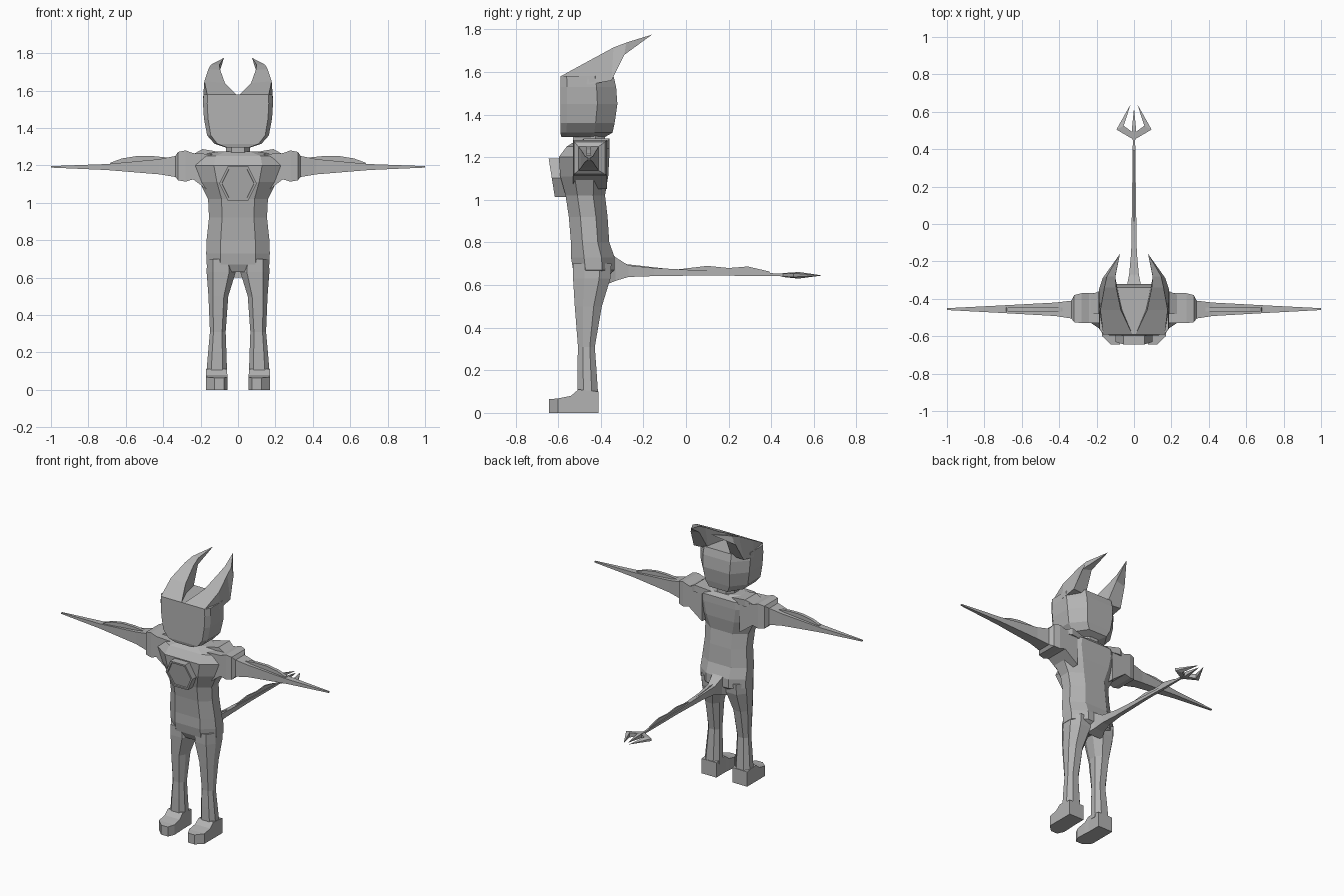
import bpy, bmesh

skin = bpy.data.materials.new("grey")
skin.diffuse_color = (0.45, 0.45, 0.45, 1)


def loft(name, rings, mirror=False):
    """Skin a list of equal-sized point rings; a one-point ring is a tip."""
    bm = bmesh.new()
    vr = [[bm.verts.new(p) for p in r] for r in rings]
    for a, b in zip(vr, vr[1:]):
        n = max(len(a), len(b))
        for i in range(n):
            j = (i + 1) % n
            if len(b) == 1:
                bm.faces.new((a[i], a[j], b[0]))
            else:
                bm.faces.new((a[i], a[j], b[j], b[i]))
    for r in (vr[0], vr[-1]):
        if len(r) > 2:
            bm.faces.new(r)
    bmesh.ops.recalc_face_normals(bm, faces=bm.faces)
    me = bpy.data.meshes.new(name)
    bm.to_mesh(me)
    bm.free()
    me.materials.append(skin)
    ob = bpy.data.objects.new(name, me)
    bpy.context.collection.objects.link(ob)
    if mirror:
        m = ob.modifiers.new("mirror", 'MIRROR')
        m.use_mirror_merge = False
    return ob


def oct_z(z, x0, x1, y0, y1, ff=0.55, fb=0.5, sf=0.3, sb=0.3):
    """Horizontal eight-sided ring with chamfered corners."""
    c, h, d = (x0 + x1) / 2, (x1 - x0) / 2, y1 - y0
    return [(c - h * ff, y0, z), (c + h * ff, y0, z), (x1, y0 + d * sf, z), (x1, y1 - d * sb, z),
            (c + h * fb, y1, z), (c - h * fb, y1, z), (x0, y1 - d * sb, z), (x0, y0 + d * sf, z)]


def rect_x(x, y0, y1, z0, z1):
    return [(x, y0, z0), (x, y1, z0), (x, y1, z1), (x, y0, z1)]


def rect_y(y, x0, x1, z0, z1):
    return [(x0, y, z0), (x1, y, z0), (x1, y, z1), (x0, y, z1)]


# Torso, hips to collar
loft("torso", [oct_z(z, -w, w, a, b) for z, w, a, b in [
    (0.63, 0.08, -0.51, -0.38), (0.67, 0.168, -0.53, -0.335), (0.73, 0.17, -0.54, -0.335),
    (0.80, 0.168, -0.54, -0.36), (0.92, 0.155, -0.55, -0.368), (1.02, 0.16, -0.565, -0.38),
    (1.11, 0.205, -0.59, -0.365), (1.20, 0.235, -0.597, -0.36), (1.25, 0.22, -0.56, -0.36),
    (1.275, 0.11, -0.52, -0.38)]])
loft("neck", [oct_z(z, -0.065, 0.065, -0.53, -0.38) for z in (1.25, 1.32)])

# Raised shoulder points beside the neck
loft("collar_point", [rect_x(0.06, -0.50, -0.38, 1.24, 1.265), rect_x(0.19, -0.48, -0.36, 1.24, 1.287),
                      rect_x(0.235, -0.48, -0.38, 1.24, 1.262)], True)

# Six-sided chest plate, tilted, with a sunken face
def hexring(s, push):
    out = []
    for x, z in [(-0.1, 0), (-0.055, 0.09), (0.055, 0.09), (0.1, 0), (0.055, -0.09), (-0.055, -0.09)]:
        out.append((x * s, -0.63 - z * s * 0.16 + push, 1.103 + z * s))
    return out

loft("chest_plate", [hexring(1, 0.07), hexring(1, 0), hexring(0.87, 0), hexring(0.85, 0.008)])

# Legs and feet
loft("leg", [oct_z(z, x0, x1, a, b) for z, x0, x1, a, b in [
    (0.70, 0.02, 0.165, -0.53, -0.35), (0.63, 0.012, 0.168, -0.53, -0.355),
    (0.50, 0.052, 0.158, -0.522, -0.395), (0.31, 0.066, 0.15, -0.507, -0.428),
    (0.20, 0.062, 0.16, -0.51, -0.42), (0.08, 0.058, 0.17, -0.51, -0.412)]], True)
loft("foot", [rect_y(y, x0, x1, 0, h) for y, x0, x1, h in [
    (-0.41, 0.06, 0.17, 0.10), (-0.505, 0.06, 0.17, 0.11), (-0.54, 0.057, 0.17, 0.08),
    (-0.60, 0.055, 0.17, 0.068), (-0.643, 0.075, 0.125, 0.064)]], True)

# Arms: square shoulder block tapering to a point, with a thin fin on top
loft("arm", [rect_x(*r) for r in [
    (0.14, -0.53, -0.37, 1.05, 1.26), (0.24, -0.53, -0.37, 1.125, 1.265),
    (0.28, -0.53, -0.37, 1.113, 1.28), (0.32, -0.525, -0.38, 1.12, 1.272),
    (0.335, -0.505, -0.41, 1.138, 1.25), (0.42, -0.492, -0.42, 1.152, 1.233),
    (0.70, -0.476, -0.435, 1.175, 1.207), (1.0, -0.46, -0.45, 1.188, 1.196)]], True)
fin = [(0.34, 1.20), (0.34, 1.23), (0.39, 1.243), (0.46, 1.25), (0.54, 1.25), (0.62, 1.237),
       (0.68, 1.215), (0.69, 1.195)]
loft("arm_fin", [[(x, y, z) for x, z in fin] for y in (-0.468, -0.446)], True)

# Head: flat face, narrower back
loft("head", [oct_z(z, -w, w, a, b, 0.88, 0.55, 0.12, 0.35) for z, w, a, b in [
    (1.295, 0.065, -0.585, -0.38), (1.315, 0.125, -0.59, -0.345), (1.36, 0.165, -0.59, -0.335),
    (1.45, 0.182, -0.59, -0.322), (1.53, 0.187, -0.59, -0.328), (1.58, 0.185, -0.59, -0.34)]])

# Horns sweeping up and back from the brow
loft("horn", [
    [(0.01, -0.588, 1.56), (0.165, -0.588, 1.56), (0.165, -0.588, 1.58), (0.01, -0.588, 1.58)],
    [(0.06, -0.46, 1.54), (0.188, -0.46, 1.54), (0.18, -0.46, 1.65), (0.07, -0.46, 1.64)],
    [(0.085, -0.36, 1.56), (0.187, -0.35, 1.56), (0.158, -0.34, 1.715), (0.095, -0.34, 1.71)],
    [(0.10, -0.285, 1.695), (0.168, -0.29, 1.68), (0.145, -0.28, 1.738), (0.10, -0.28, 1.738)],
    [(0.075, -0.16, 1.775)]], True)

# Tail with a low ridge
loft("tail", [rect_y(y, -w, w, a, b) for y, w, a, b in [
    (-0.38, 0.06, 0.60, 0.78), (-0.33, 0.038, 0.62, 0.73), (-0.27, 0.026, 0.638, 0.692),
    (-0.15, 0.015, 0.642, 0.68), (0.1, 0.011, 0.645, 0.667), (0.47, 0.006, 0.641, 0.653)]])
ridge = [(-0.28, 0.66), (-0.28, 0.698), (-0.05, 0.672), (0.1, 0.69), (0.2, 0.68), (0.29, 0.687),
         (0.39, 0.664), (0.40, 0.648)]
loft("tail_ridge", [[(x, y, z) for y, z in ridge] for x in (-0.004, 0.004)])

# Three-pronged tail tip
loft("middle_prong", [rect_y(0.45, -0.008, 0.008, 0.638, 0.655),
                      rect_y(0.50, -0.012, 0.012, 0.633, 0.66), [(0, 0.62, 0.645)]])
loft("side_prong", [
    [(0, 0.45, 0.64), (0, 0.485, 0.64), (0, 0.485, 0.655), (0, 0.45, 0.655)],
    [(0.094, 0.505, 0.638), (0.055, 0.525, 0.63), (0.055, 0.525, 0.662), (0.094, 0.505, 0.655)],
    [(0.018, 0.64, 0.645)]], True)
